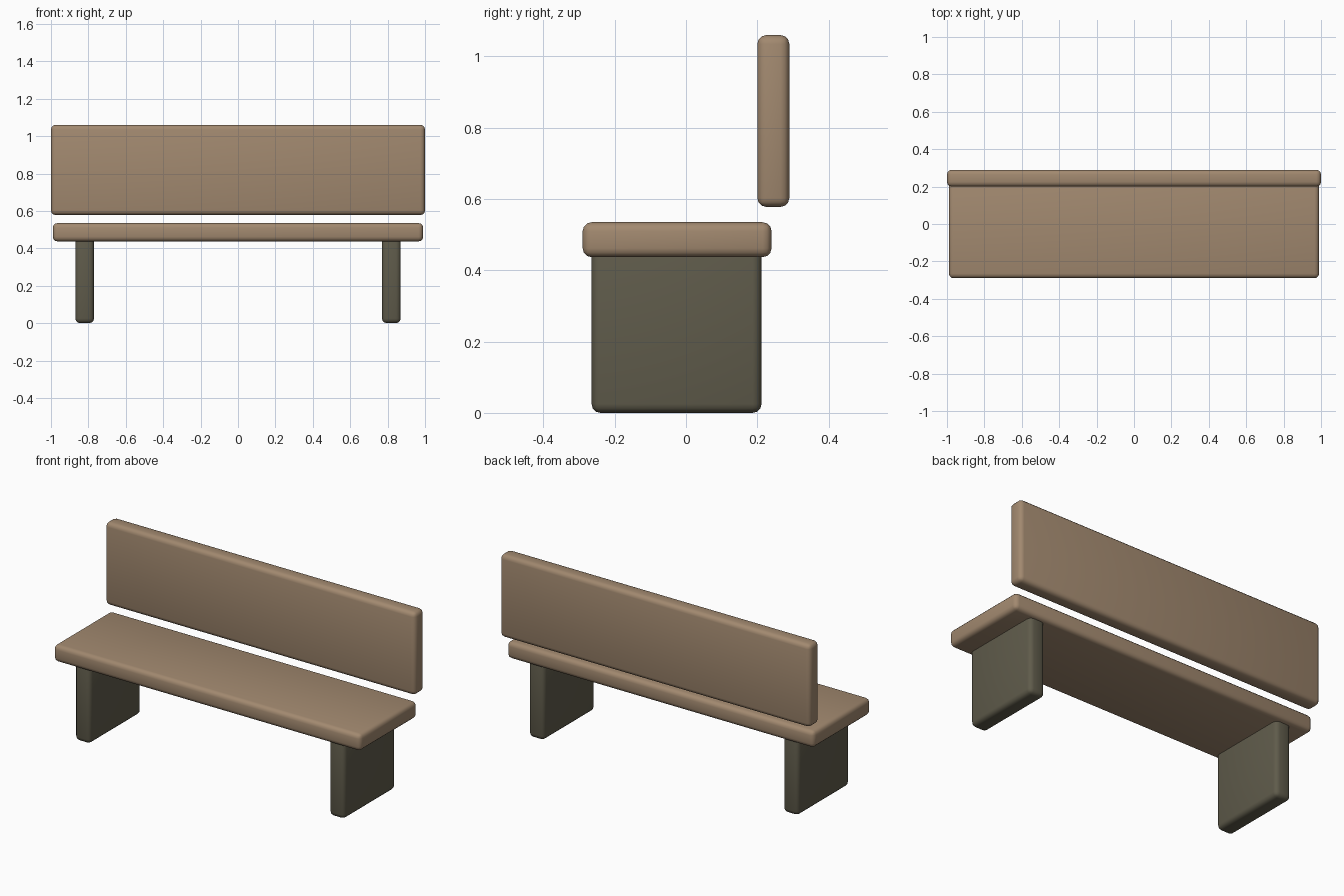
import bpy
import math

cube = bpy.data.objects.get("Cube")
if cube:
    bpy.data.objects.remove(cube, do_unlink=True)


def material(name, rgb):
    mat = bpy.data.materials.new(name)
    mat.use_nodes = True
    color = (*rgb, 1.0)
    mat.diffuse_color = color
    mat.node_tree.nodes["Principled BSDF"].inputs["Base Color"].default_value = color
    return mat


def slab(name, low, high, bevel, mat):
    """Softly rounded board between two corners."""
    center = [(a + b) / 2 for a, b in zip(low, high)]
    bpy.ops.mesh.primitive_cube_add(size=1, location=center)
    obj = bpy.context.object
    obj.name = name
    obj.scale = [b - a for a, b in zip(low, high)]
    bpy.ops.object.transform_apply(location=False, rotation=False, scale=True)
    mod = obj.modifiers.new("rounded_edges", "BEVEL")
    mod.width = bevel
    mod.segments = 3
    mod.limit_method = "ANGLE"
    bpy.ops.object.modifier_apply(modifier=mod.name)
    obj.data.materials.append(mat)
    bpy.ops.object.shade_smooth_by_angle(angle=math.radians(40))
    return obj


wood = material("weathered wood", (0.36, 0.25, 0.16))
stone = material("dark olive stone", (0.115, 0.105, 0.07))

# Seat board and floating backrest board
slab("seat", (-0.99, -0.29, 0.437), (0.99, 0.24, 0.535), 0.025, wood)
slab("backrest", (-1.0, 0.2, 0.578), (1.0, 0.29, 1.06), 0.025, wood)

# Slab legs, tops sunk into the seat
for side, x in (("left", 0.82), ("right", -0.82)):
    slab(side + "_leg", (x - 0.05, -0.265, 0.0), (x + 0.05, 0.212, 0.48), 0.025, stone)
